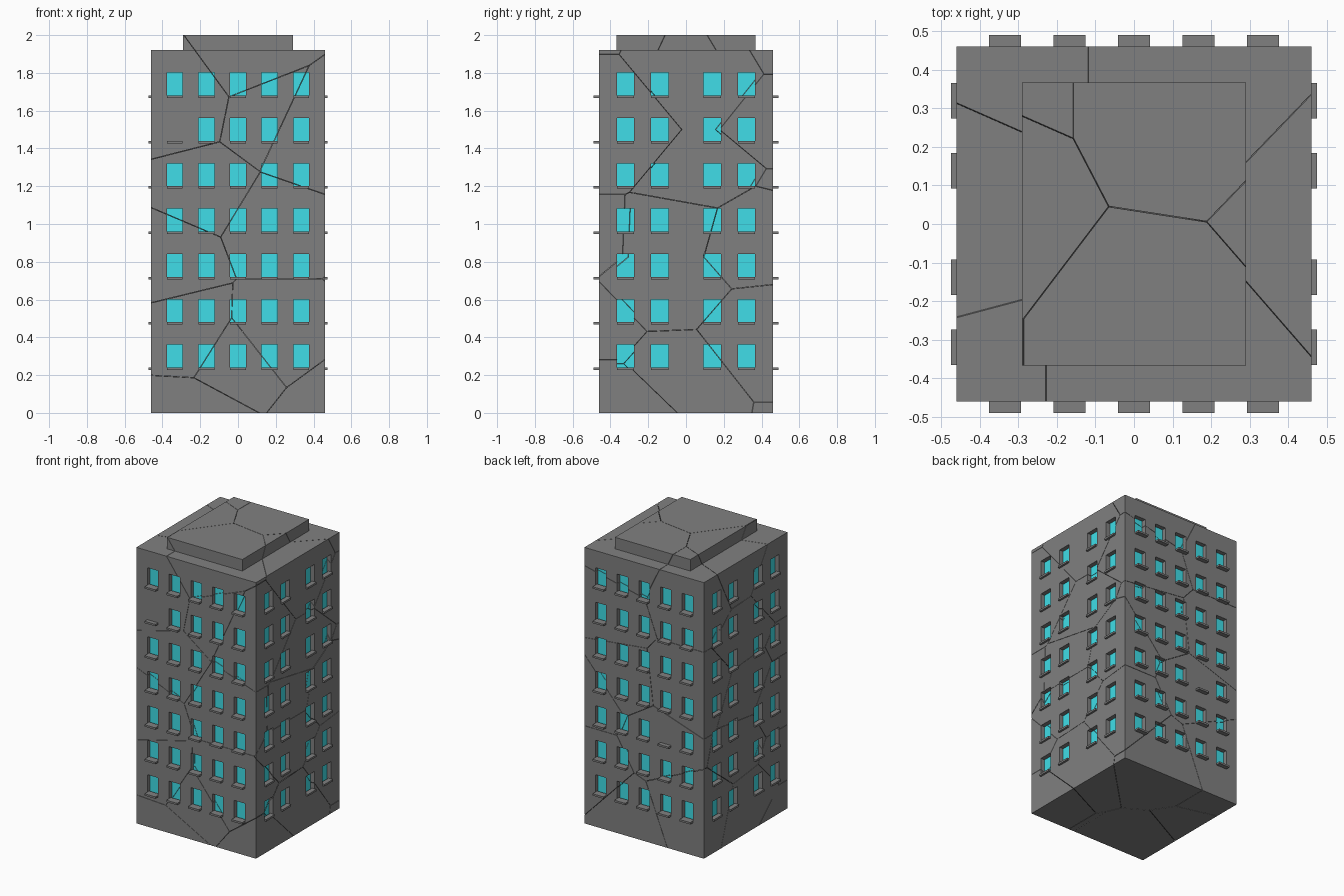
import bpy, bmesh
from mathutils import Vector, Matrix

if "Cube" in bpy.data.objects:
    bpy.data.objects.remove(bpy.data.objects["Cube"])

HALF, WALL_TOP, TOP = 0.46, 1.92, 2.0
FRONT_COLS = [-0.3345, -0.167, 0, 0.167, 0.3345]
SIDE_COLS = [-0.32, -0.138, 0.138, 0.32]
ROWS = [0.231 + 0.24 * i for i in range(7)]
FRONT_W, SIDE_W, WIN_H, DEPTH = 0.083, 0.092, 0.13, 0.03
GAP = 0.001

glass = bpy.data.materials.new("window_glass")
glass.diffuse_color = (0.05, 0.73, 0.81, 1)
glass.use_nodes = True
glass.node_tree.nodes["Principled BSDF"].inputs["Base Color"].default_value = glass.diffuse_color
concrete = bpy.data.materials.new("dark_concrete")
concrete.diffuse_color = (0.216, 0.216, 0.216, 1)
concrete.use_nodes = True
concrete.node_tree.nodes["Principled BSDF"].inputs["Base Color"].default_value = concrete.diffuse_color

# Centres of the broken chunks: front, right, back and left groups
FRONT = [(-.2, .45), (-.29, .82), (-.15, 1.15), (.16, 1.57), (.31, 1.5), (-.28, 1.66),
         (.035, 1.89), (.13, .98), (.13, .44), (-.01, .33), (-.23, -.08), (.51, -.08)]
RIGHT = [(.05, 1.75), (.05, 1.25), (.25, .9), (0, .97), (0, .68), (.3, .42), (.02, .2)]
BACK = [(-.28, .3), (.1, .15), (-.1, .7), (.15, 1.1), (-.25, 1.15), (.2, 1.55), (-.25, 1.72), (.12, 1.9)]
LEFT = [(.0, .2), (.05, .62), (0, 1.0), (.03, 1.4), (.05, 1.85)]
SEEDS = [Vector((x, -.25, z)) for x, z in FRONT] + [Vector((.38, y, z)) for y, z in RIGHT]
SEEDS += [Vector((x, .3, z)) for x, z in BACK] + [Vector((-.36, y, z)) for y, z in LEFT]


def add_box(bm, lo, hi):
    lo, hi = Vector(lo), Vector(hi)
    size = hi - lo
    bmesh.ops.create_cube(bm, size=1, matrix=Matrix.Translation((lo + hi) / 2) @ Matrix.Diagonal((*size, 1)))


def finish(bm, name):
    mesh = bpy.data.meshes.new(name)
    bmesh.ops.recalc_face_normals(bm, faces=bm.faces)
    bm.to_mesh(mesh)
    bm.free()
    mesh.materials.append(concrete)
    mesh.materials.append(glass)
    obj = bpy.data.objects.new(name, mesh)
    bpy.context.collection.objects.link(obj)


def slice_at(bm, point, normal, clear=False):
    geom = bm.verts[:] + bm.edges[:] + bm.faces[:]
    return bmesh.ops.bisect_plane(bm, geom=geom, dist=1e-6, plane_co=point, plane_no=normal, clear_outer=clear)


def fracture(bm, name):
    # Split a solid into chunks, one around each seed, with hairline gaps
    for i, seed in enumerate(SEEDS):
        part = bm.copy()
        for other in sorted(SEEDS, key=lambda s: (s - seed).length)[1:]:
            if not part.faces:
                break
            n = (other - seed).normalized()
            cut = slice_at(part, (seed + other) / 2 - n * GAP, n, True)["geom_cut"]
            edges = [e for e in cut if isinstance(e, bmesh.types.BMEdge) and e.is_boundary]
            if edges:
                bmesh.ops.triangle_fill(part, edges=edges, use_beauty=True)
                for f in part.faces:
                    if all(abs((v.co - (seed + other) / 2).dot(n) + GAP) < 1e-5 for v in f.verts):
                        f.material_index = 0
        if part.faces:
            finish(part, f"{name}_{i + 1}")
        else:
            part.free()
    bm.free()


# Tower walls, gridded at every window edge
bm = bmesh.new()
add_box(bm, (-HALF, -HALF, 0), (HALF, HALF, WALL_TOP))
for axis, centres, width in ((0, FRONT_COLS, FRONT_W), (1, SIDE_COLS, SIDE_W),
                             (2, [z + WIN_H / 2 for z in ROWS], WIN_H)):
    n = Vector([1.0 if k == axis else 0.0 for k in range(3)])
    for c in centres:
        for s in (-0.5, 0.5):
            slice_at(bm, n * (c + s * width), n)


def near(value, options):
    return any(abs(value - o) < 0.01 for o in options)


# Recessed windows; two openings are walled up
BLOCKED = [Vector((FRONT_COLS[0], -HALF, ROWS[5] + WIN_H / 2)),
           Vector((FRONT_COLS[1], HALF, ROWS[2] + WIN_H / 2))]
bm.normal_update()
openings = []
for f in bm.faces:
    c = f.calc_center_median()
    on_wall = (abs(f.normal.y) > .9 and near(c.x, FRONT_COLS)) or (abs(f.normal.x) > .9 and near(c.y, SIDE_COLS))
    if on_wall and near(c.z - WIN_H / 2, ROWS) and all((c - b).length > 0.03 for b in BLOCKED):
        openings.append(f)
for f in openings:
    shift = f.normal * -DEPTH
    bmesh.ops.inset_individual(bm, faces=[f], thickness=0, depth=0)
    bmesh.ops.translate(bm, verts=f.verts[:], vec=shift)
    f.material_index = 1
fracture(bm, "wall_chunk")

# Raised roof block
bm = bmesh.new()
add_box(bm, (-.29, -.367, WALL_TOP - .004), (.29, .367, TOP))
fracture(bm, "roof_chunk")

# Window sills on all four sides
bm = bmesh.new()
for z in ROWS:
    lo, hi = z - .004, z + .009
    for s in (-1, 1):
        for x in FRONT_COLS:
            y0, y1 = sorted((s * (HALF - .02), s * .49))
            add_box(bm, (x - FRONT_W / 2, y0, lo), (x + FRONT_W / 2, y1, hi))
        for y in SIDE_COLS:
            x0, x1 = sorted((s * (HALF - .02), s * .474))
            add_box(bm, (x0, y - SIDE_W / 2, lo), (x1, y + SIDE_W / 2, hi))
finish(bm, "window_sills")
